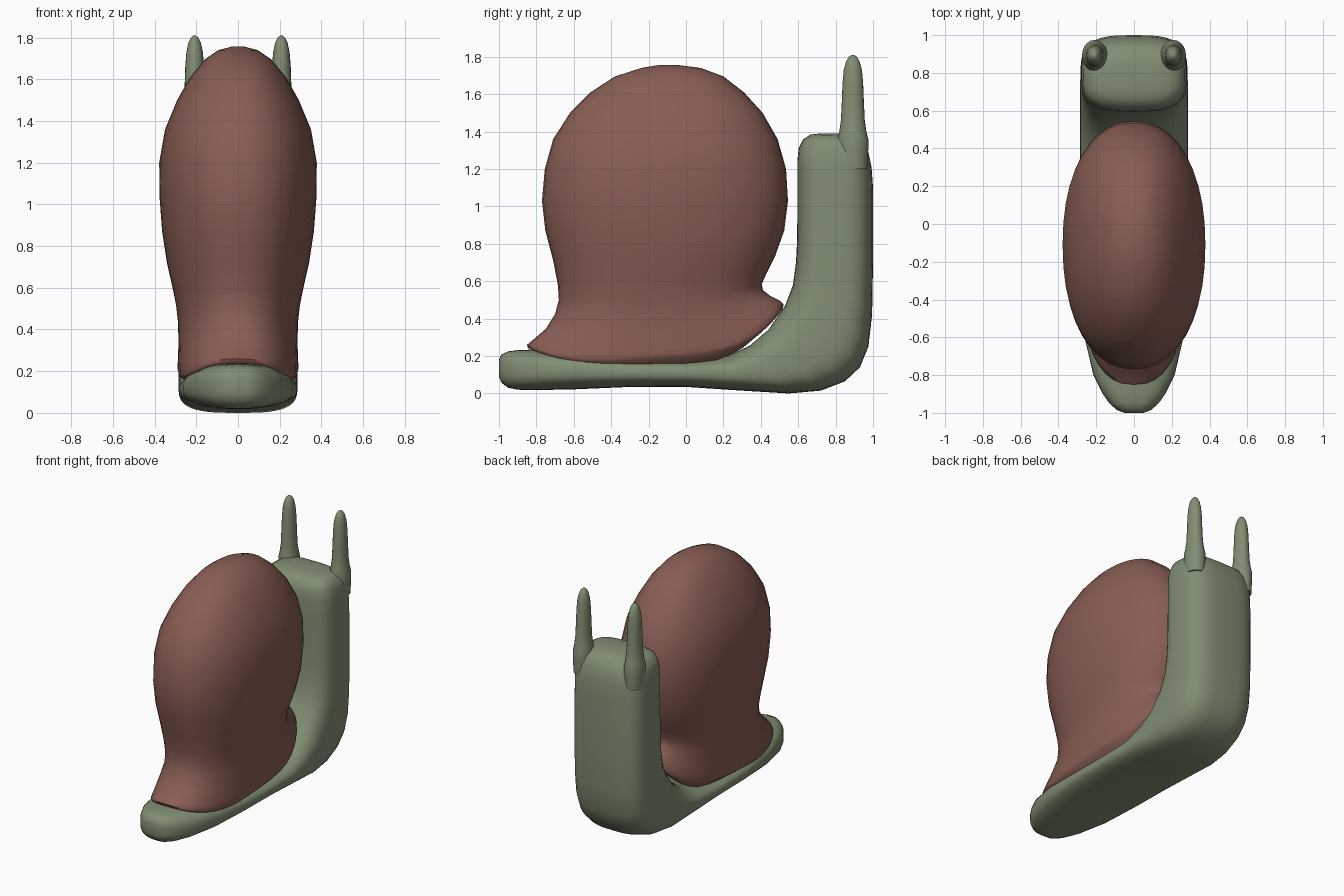
import bpy, bmesh, math
from mathutils import Vector


def material(name, rgb):
    m = bpy.data.materials.new(name)
    m.diffuse_color = (*rgb, 1)
    return m


green = material("moss green", (0.22, 0.27, 0.17))
brown = material("shell brown", (0.25, 0.112, 0.088))


def sgn_pow(v, p):
    return math.copysign(abs(v) ** p, v)


def ring(a, b, hw, expo, sag=0, cx=0, n=40):
    """Superellipse between side-view points a and b (y, z), half width hw."""
    pts = []
    for i in range(n):
        t = 2 * math.pi * i / n
        u, v = sgn_pow(math.cos(t), 2 / expo), sgn_pow(math.sin(t), 2 / expo)
        y = (a[0] + b[0]) / 2 + u * (a[0] - b[0]) / 2
        z = (a[1] + b[1]) / 2 + u * (a[1] - b[1]) / 2
        z -= sag * (1 - u ** 4) * (1 + 0.35 * u)
        pts.append(Vector((cx + hw * v, y, z)))
    return pts


def loft(name, rings, mat, cap_start=True):
    bm = bmesh.new()
    vs = [[bm.verts.new(p) for p in r] for r in rings]
    n = len(vs[0])
    for r, s in zip(vs, vs[1:]):
        for i in range(n):
            j = (i + 1) % n
            bm.faces.new((r[i], r[j], s[j], s[i]))
    if cap_start:
        bm.faces.new(vs[0])
    bm.faces.new(vs[-1])
    bmesh.ops.recalc_face_normals(bm, faces=bm.faces)
    me = bpy.data.meshes.new(name)
    bm.to_mesh(me)
    bm.free()
    me.materials.append(mat)
    ob = bpy.data.objects.new(name, me)
    bpy.context.collection.objects.link(ob)
    bpy.ops.object.select_all(action='DESELECT')
    ob.select_set(True)
    bpy.context.view_layer.objects.active = ob
    bpy.ops.object.shade_smooth_by_angle(angle=math.radians(60))
    return ob


# Body: outer (sole) point, inner (top) point, half width, from tail to head
body = [
    ((-1.0, .09), (-1.0, .18), .05), ((-.985, .055), (-.985, .21), .09),
    ((-.95, .03), (-.95, .225), .13), ((-.9, .02), (-.9, .232), .165),
    ((-.8, .018), (-.8, .235), .215), ((-.6, .022), (-.6, .22), .262),
    ((-.3, .035), (-.3, .19), .283), ((0, .035), (0, .182), .285),
    ((.3, .015), (.22, .2), .285), ((.55, 0), (.34, .255), .285),
    ((.72, .015), (.44, .34), .285), ((.85, .065), (.53, .47), .285),
    ((.93, .14), (.572, .58), .285), ((.975, .25), (.588, .7), .284),
    ((.995, .42), (.593, .8), .283), ((1.0, .7), (.595, .92), .282),
    ((1.0, 1.1), (.595, 1.15), .28), ((.992, 1.21), (.595, 1.24), .278),
    ((.975, 1.29), (.602, 1.31), .27), ((.945, 1.345), (.625, 1.358), .25),
    ((.90, 1.377), (.665, 1.384), .205), ((.85, 1.39), (.72, 1.39), .12),
]
loft("body", [ring(a, b, w, 2.7 if a[0] < .5 else 3.2) for a, b, w in body], green)

# Eye stalks: flared base, rounded tip (height, radius)
stalk = [(1.2, .07), (1.3, .075), (1.36, .075), (1.4, .066), (1.46, .058),
         (1.55, .054), (1.66, .05), (1.73, .044), (1.775, .033),
         (1.8, .02), (1.81, .006)]
for side, label in ((-1, "left"), (1, "right")):
    loft(label + "_eye_stalk",
         [ring((.892 + r * 1.1, z), (.892 - r * 1.1, z), r * .9, 2, 0, side * .208, 20)
          for z, r in stalk], green)

# Shell: front point, back point, half width, sag of the rim onto the body
shell = [
    ((.45, .41), (-.77, .22), .23, .17), ((.515, .45), (-.845, .243), .284, .16),
    ((.522, .475), (-.85, .26), .289, .16), ((.50, .497), (-.82, .285), .289, .15),
    ((.45, .522), (-.75, .345), .286, .11), ((.412, .552), (-.7, .425), .287, .06),
    ((.405, .585), (-.68, .50), .297, .025), ((.43, .64), (-.685, .58), .316, 0),
    ((.475, .73), (-.71, .71), .341, 0), ((.525, .87), (-.752, .87), .364, 0),
    ((.545, 1.03), (-.77, 1.03), .376, 0), ((.535, 1.2), (-.755, 1.2), .378, 0),
    ((.49, 1.36), (-.71, 1.36), .35, 0), ((.41, 1.5), (-.62, 1.5), .292, 0),
    ((.31, 1.61), (-.51, 1.61), .23, 0), ((.2, 1.695), (-.38, 1.695), .16, 0),
    ((.08, 1.74), (-.24, 1.74), .095, 0), ((-.05, 1.757), (-.14, 1.757), .03, 0),
]
loft("shell", [ring(a, b, w, 2.5 if s > .1 else 2.2, s) for a, b, w, s in shell],
     brown, cap_start=False)
